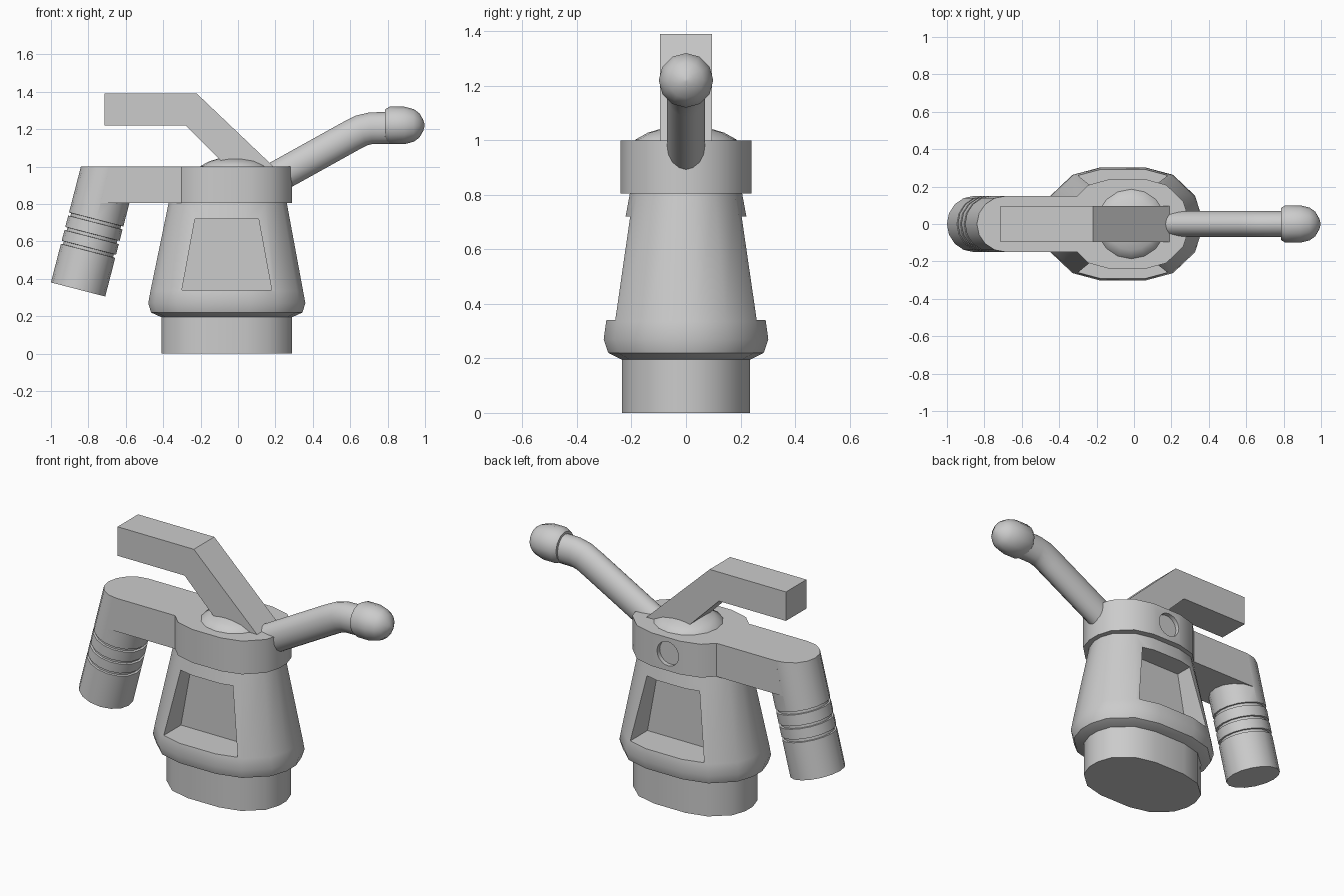
import bpy
import bmesh
from math import sin, cos, pi, radians
from mathutils import Vector

cube = bpy.data.objects.get("Cube")
if cube:
    bpy.data.objects.remove(cube, do_unlink=True)

grey = bpy.data.materials.new("light_grey")
grey.use_nodes = True
COLOUR = (0.6, 0.6, 0.6, 1)
grey.diffuse_color = COLOUR
for node in grey.node_tree.nodes:
    if node.type == "BSDF_PRINCIPLED":
        node.inputs["Base Color"].default_value = COLOUR


def loft(name, rings):
    """Skin a closed solid through rings of equal point count."""
    bm = bmesh.new()
    loops = [[bm.verts.new(p) for p in ring] for ring in rings]
    n = len(loops[0])
    for low, high in zip(loops, loops[1:]):
        for i in range(n):
            j = (i + 1) % n
            bm.faces.new((low[i], low[j], high[j], high[i]))
    bm.faces.new(loops[0])
    bm.faces.new(loops[-1])
    bmesh.ops.recalc_face_normals(bm, faces=bm.faces)
    mesh = bpy.data.meshes.new(name)
    bm.to_mesh(mesh)
    bm.free()
    mesh.materials.append(grey)
    obj = bpy.data.objects.new(name, mesh)
    bpy.context.collection.objects.link(obj)
    return obj


def prism(name, outline, y0, y1):
    """Extrude an x-z outline along y."""
    return loft(name, [[(x, y, z) for x, z in outline] for y in (y0, y1)])


def oval(cx, a, b, z):
    """Squarish horizontal oval with broad flat front and back."""
    quarter = [(1, .15), (.92, .5), (.64, .87), (.29, 1)]
    half = quarter + [(-x, y) for x, y in reversed(quarter)]
    full = half + [(-x, -y) for x, y in half]
    return [(cx + a * x, b * y, z) for x, y in full]


def ring(x, z, angle, ry, rn, n=16):
    """Ellipse centred at (x, 0, z), facing along an angle in the x-z plane."""
    t = [2 * pi * i / n for i in range(n)]
    return [Vector((x - sin(angle) * rn * sin(k), ry * cos(k),
                    z + cos(angle) * rn * sin(k))) for k in t]


def activate(obj):
    bpy.ops.object.select_all(action="DESELECT")
    obj.select_set(True)
    bpy.context.view_layer.objects.active = obj


def boolean(obj, other, operation):
    mod = obj.modifiers.new("boolean", "BOOLEAN")
    mod.operation = operation
    mod.solver = "EXACT"
    mod.object = other
    activate(obj)
    bpy.ops.object.modifier_apply(modifier=mod.name)
    bpy.data.objects.remove(other, do_unlink=True)


def smooth(obj):
    activate(obj)
    bpy.ops.object.shade_smooth_by_angle(angle=radians(40))


# Foot and tapered body
foot = loft("foot", [oval(-.06, .35, .235, z) for z in (0, .21)])
body = loft("body", [oval(*r) for r in (
    (-.06, .35, .235, .195), (-.06, .405, .285, .22),
    (-.06, .42, .302, .27), (-.06, .408, .293, .335),
    (-.055, .315, .205, .81))])

# Deep trapezoid recesses in front and back
for side in (-1, 1):
    cutter = prism("recess_cutter", [(-.3, .34), (.18, .34), (.11, .72), (-.23, .72)],
                   side * .1, side * .5)
    boolean(body, cutter, "DIFFERENCE")

# Cap with side arm, and a shallow round dimple at the back
cap = loft("cap_and_arm", [oval(-.035, .325, .24, z) for z in (.805, 1)])
arm = prism("arm", [(-.685, 1), (-.735, .805), (-.2, .805), (-.2, 1)], -.15, .15)
boolean(cap, arm, "UNION")
dimple = prism("dimple_cutter",
               [(-.05 + .07 * cos(k * pi / 12), .905 + .07 * sin(k * pi / 12))
                for k in range(24)], .215, .4)
boolean(cap, dimple, "DIFFERENCE")

# Slanted round grip below the arm, with three grooves, cut level at the top
lean = radians(75.5)
axis = Vector((cos(lean), 0, sin(lean)))
base = Vector((-.855, 0, .343))
steps = [(0, .15)]
for t in (.222, .298, .378):
    steps += [(t - .009, .15), (t - .008, .138), (t + .008, .138), (t + .009, .15)]
rings = []
for t, r in steps:
    c = base + axis * t
    rings.append(ring(c.x, c.z, lean, r, r))
rings.append([p + axis * ((1 - p.z) / axis.z) for p in rings[0]])
grip = loft("grip", rings)
boolean(cap, grip, "UNION")

# Low dome on the cap
dome = loft("dome", [[(-.015 + r * cos(k * pi / 8), r * sin(k * pi / 8), z)
                      for k in range(16)]
                     for r, z in ((.19, .99), (.185, 1.003), (.14, 1.028),
                                  (.08, 1.046), (.02, 1.052))])

# Bent lever
lever = prism("lever", [(-.715, 1.39), (-.22, 1.39), (.19, 1), (.19, .99),
                        (-.05, .99), (-.28, 1.22), (-.715, 1.22)], -.095, .095)

# Bent nozzle tube and rounded tip
tube = loft("nozzle_tube", [ring(x, z, radians(a), .07, .085) for x, z, a in (
    (.2, .94, 29), (.6, 1.162, 29), (.66, 1.193, 20), (.71, 1.205, 4), (.82, 1.207, 0))])
tip = loft("nozzle_tip", [ring(x, 1.22, 0, r, r, 12) for x, r in (
    (.785, .085), (.81, .1), (.89, .1), (.94, .087), (.97, .065), (.99, .03), (.998, .005))])

for part in (foot, body, cap, dome, tube, tip):
    smooth(part)
